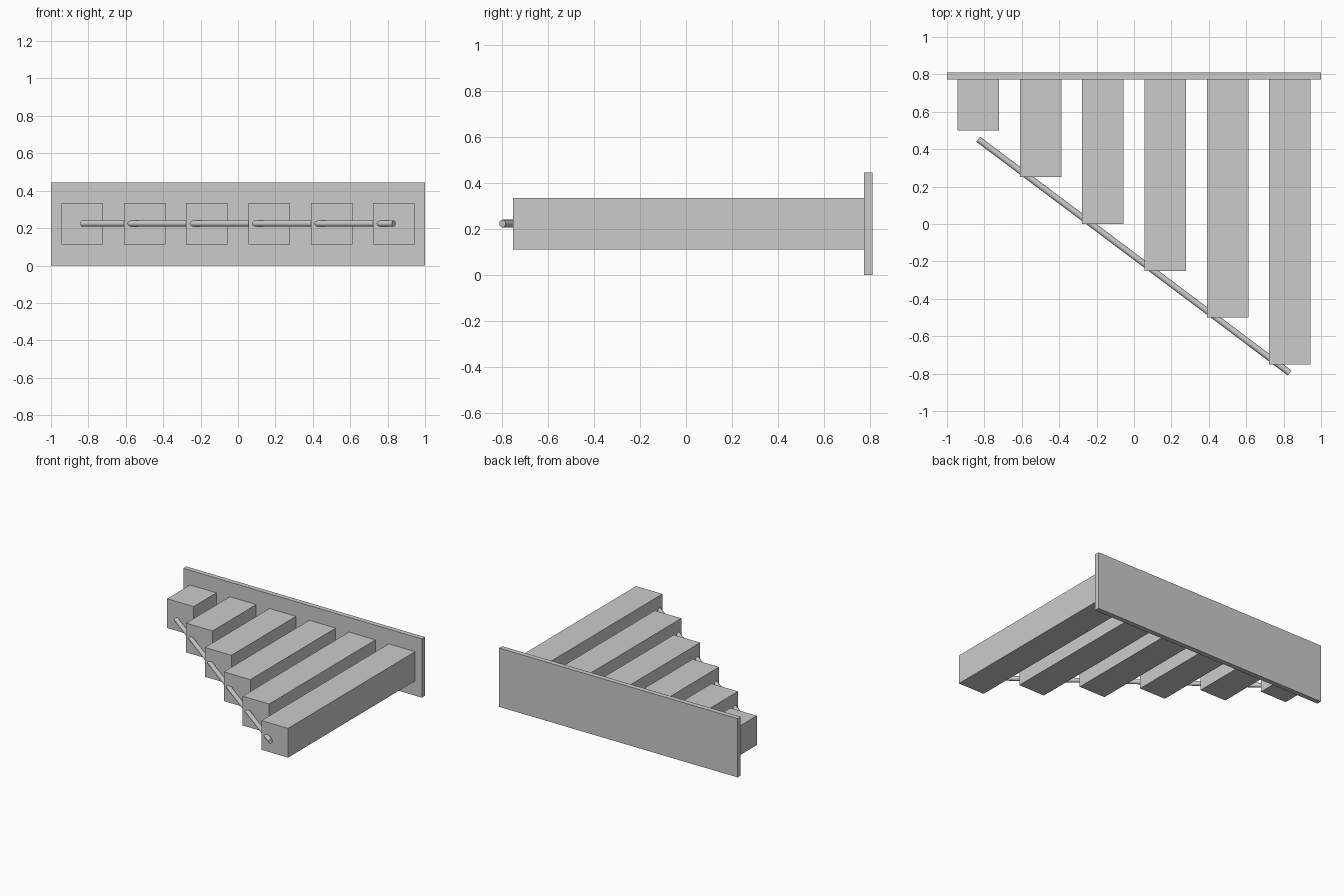
import bpy
from mathutils import Vector

if "Cube" in bpy.data.objects:
    bpy.data.objects.remove(bpy.data.objects["Cube"])

MID_Z = 0.223
PLATE_FRONT, PLATE_BACK = 0.773, 0.81


def box(name, lo, hi):
    lo, hi = Vector(lo), Vector(hi)
    bpy.ops.mesh.primitive_cube_add(size=1, location=(lo + hi) / 2)
    ob = bpy.context.object
    ob.name = name
    ob.scale = hi - lo
    bpy.ops.object.transform_apply(location=False, rotation=False, scale=True)
    return ob


def rod(name, a, b, radius):
    a, b = Vector(a), Vector(b)
    bpy.ops.mesh.primitive_cylinder_add(vertices=24, radius=radius,
                                        depth=(b - a).length, location=(a + b) / 2)
    ob = bpy.context.object
    ob.name = name
    ob.rotation_euler = (b - a).to_track_quat('Z', 'Y').to_euler()
    bpy.ops.object.shade_smooth_by_angle()
    return ob


# Upright back plate
box("back_plate", (-1, PLATE_FRONT, 0), (1, PLATE_BACK, 0.445))

# Six square bars, each longer than the last
HALF = 0.111
for i in range(6):
    x = -0.833 + i / 3
    box(f"bar_{i + 1}", (x - HALF, 0.5 - 0.25 * i, MID_Z - HALF),
        (x + HALF, PLATE_FRONT, MID_Z + HALF))

# Diagonal rod threading through the bar ends
rod("diagonal_rod", (-0.833, 0.453, MID_Z + 0.001), (0.833, -0.797, MID_Z + 0.001), 0.0165)
